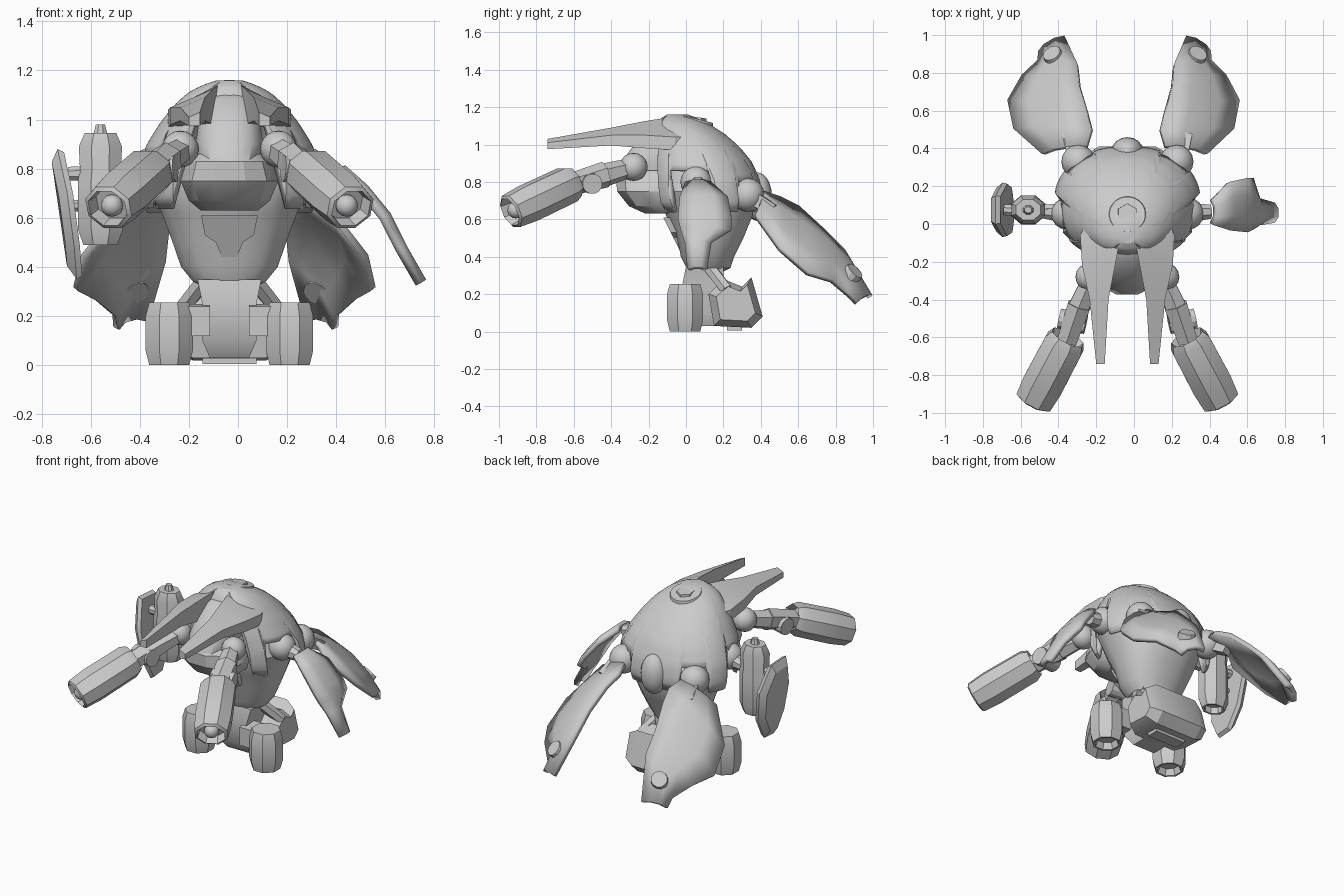
import bpy, bmesh, math
from mathutils import Vector as V

if "Cube" in bpy.data.objects:
    bpy.data.objects.remove(bpy.data.objects["Cube"])

CX = -0.035  # symmetry plane of the body
grey = bpy.data.materials.new("light grey metal")
grey.diffuse_color = (0.6, 0.6, 0.6, 1)
grey.use_nodes = True
grey.node_tree.nodes["Principled BSDF"].inputs["Base Color"].default_value = grey.diffuse_color


def loft(name, rings, closed=True, cap0=True, cap1=True, solid=0):
    """Skin a list of equal-length point rings."""
    bm = bmesh.new()
    rows = [[bm.verts.new(p) for p in r] for r in rings]
    n = len(rows[0])
    for a, b in zip(rows, rows[1:]):
        for i in range(n if closed else n - 1):
            j = (i + 1) % n
            bm.faces.new((a[i], a[j], b[j], b[i]))
    if closed and cap0:
        bm.faces.new(rows[0][::-1])
    if closed and cap1:
        bm.faces.new(rows[-1])
    bmesh.ops.recalc_face_normals(bm, faces=bm.faces)
    me = bpy.data.meshes.new(name)
    bm.to_mesh(me)
    bm.free()
    me.materials.append(grey)
    ob = bpy.data.objects.new(name, me)
    bpy.context.collection.objects.link(ob)
    if solid:
        m = ob.modifiers.new("thickness", 'SOLIDIFY')
        m.thickness, m.offset = solid, 0
    return ob


def tube(name, p0, p1, prof, n=8, sy=1.0, turn=0.5):
    """Lathe (radius, distance) pairs along the axis p0 -> p1."""
    p0, p1 = V(p0), V(p1)
    q = (p1 - p0).to_track_quat('Z', 'Y')
    rings = []
    for r, d in prof:
        r = max(r, 0.002)
        rings.append([p0 + q @ V((r * math.cos((i + turn) * math.tau / n),
                                  r * sy * math.sin((i + turn) * math.tau / n), d))
                      for i in range(n)])
    return loft(name, rings)


def rod(name, p0, p1, r0, r1=None, n=8, sy=1.0):
    length = (V(p1) - V(p0)).length
    return tube(name, p0, p1, [(r0, 0), (r1 or r0, length)], n, sy)


def ball(name, c, rx, ry=None, rz=None):
    ry, rz = ry or rx, rz or rx
    rings = [[(c[0] + rx * math.cos(a) * math.sin(b), c[1] + ry * math.sin(a) * math.sin(b),
               c[2] - rz * math.cos(b)) for a in [i * math.tau / 16 for i in range(16)]]
             for b in [0.02 + j * (math.pi - 0.04) / 10 for j in range(11)]]
    return loft(name, rings)


def spow(v, e):
    return math.copysign(abs(v) ** e, v)


def oval(z, hx, yf, yb, a, e):
    return (CX + hx * spow(math.cos(a), e), (yf + yb) / 2 + (yb - yf) / 2 * spow(math.sin(a), e), z)


def oval_loft(name, table, n, e=0.85):
    return loft(name, [[oval(*row, (i + 0.5) * math.tau / n, e) for i in range(n)] for row in table])


def sample(table, z):
    for a, b in zip(table, table[1:]):
        if z <= b[0]:
            t = max(0, (z - a[0]) / (b[0] - a[0]))
            return [p + (q - p) * t for p, q in zip(a[1:], b[1:])]
    return table[-1][1:]


# Domed shell with arches above the limbs
SHELL = [(.62, .365, -.13, .38), (.70, .38, -.18, .405), (.80, .37, -.19, .39), (.90, .325, -.19, .345),
         (.98, .275, -.18, .28), (1.05, .22, -.165, .20), (1.10, .165, -.15, .12), (1.13, .11, -.13, .065),
         (1.15, .05, -.1, .01)]
RIM = [(-58, 1.04), (-36, .64), (8, .86), (35, .64), (65, .80), (91, .64)]


def rim(a):
    m = math.degrees(math.asin(math.sin(a)))
    return next(z for lim, z in RIM if m <= lim)


N = 96
ang = [(i + 0.5) * math.tau / N for i in range(N)]
rings = []
for j in range(17):
    ring = []
    for a in ang:
        z = rim(a) + (1.15 - rim(a)) * (j / 16) ** 0.8
        ring.append(oval(z, *sample(SHELL, z), a, 0.92))
    rings.append(ring)
loft("domed_shell", rings, cap0=False, solid=0.02)
rod("top_hatch", (CX, .045, 1.11), (CX, .052, 1.138), .105, .095, 24)
rod("top_hatch_centre", (CX, .05, 1.12), (CX, .054, 1.147), .06, .055, 6)

# Torso, chin and canopy
oval_loft("torso", [(.32, .1, .04, .2), (.34, .15, 0, .24), (.40, .2, -.03, .26), (.50, .235, -.05, .31),
                    (.62, .28, -.11, .36), (.75, .33, -.15, .36), (.88, .26, -.14, .28)], 16)
oval_loft("chin", [(.63, .12, -.22, .05), (.67, .17, -.31, .05), (.75, .205, -.375, .05),
                   (.83, .18, -.38, .05), (.86, .15, -.35, .05)], 12)
oval_loft("canopy", [(.83, .125, -.375, 0), (.90, .14, -.35, 0), (1.0, .125, -.28, 0),
                     (1.08, .095, -.2, 0), (1.12, .06, -.12, 0)], 16, 0.75)
belly = [(-.115, .61), (.115, .61), (.1, .53), (.055, .5), (.03, .44), (-.03, .44), (-.055, .5), (-.1, .53)]
loft("belly_panel", [[(CX + x, -.055 - (z - .5) * .5 + d, z) for x, z in belly] for d in (-.012, .05)])
ball("rear_bump", (CX, .385, .72), .085, .075, .13)

# Pelvis and rear foot block
loft("pelvis", [[(CX + s * w, y, z) for s, y in ((-1, y0), (1, y0), (1, .2), (-1, .2))]
                for z, w, y0 in ((.03, .08, .05), (.1, .11, 0), (.25, .11, -.02), (.35, .13, 0))])
foot = [(.12, .2), (.15, .03), (.35, .02), (.41, .08), (.35, .29), (.3, .24), (.2, .28)]
fc = V((.27, .15))
loft("rear_foot", [[(CX + x, fc.x + (y - fc.x) * k, fc.y + (z - fc.y) * k) for y, z in foot]
                   for x, k in ((-.22, .72), (-.15, 1), (.15, 1), (.22, .72))])
loft("rear_foot_vent", [[(CX + x, y, z) for y, z in ((.22, .035), (.22, .005), (.3, .005), (.3, .035))]
                        for x in (-.11, .11)])

CAN = [(0, .04), (.06, .04), (.075, 0), (.088, 0), (.104, .06), (.104, .2), (.088, .255), (0, .255)]
CANNON = [(0, .04), (.075, .04), (.095, 0), (.115, .04), (.118, .3), (.108, .41), (.09, .42), (.082, .36), (0, .36)]


def plate(name, rows, crown):
    """Thin curved armour plate from pairs of edge points."""
    crown = V(crown)
    grid = [[V(a), V(a).lerp(V(b), .3) + crown, V(a).lerp(V(b), .7) + crown, V(b)] for a, b in rows]
    return loft(name, grid, closed=False, solid=0.03)


REAR = [((.165, .41, .74), (.38, .37, .62)), ((.14, .5, .71), (.52, .5, .44)),
        ((.165, .6, .66), (.55, .65, .31)), ((.2, .73, .54), (.48, .78, .27)),
        ((.21, .84, .43), (.40, .86, .2)), ((.275, .985, .185), (.395, .91, .15))]

for s, side in ((1, "right"), (-1, "left")):
    def P(d, y, z):
        return (CX + s * d, y, z)

    # Horn prongs sweeping forward from the shell
    loft(side + "_horn", [[P(xi, y, zi), P(xo, y, zo), P(xo, y, zb), P(xi, y, zb)] for y, xi, xo, zi, zo, zb in (
        (-.74, .12, .165, 1.03, 1.01, .975), (-.4, .1, .2, 1.09, 1.05, .995), (-.22, .065, .24, 1.125, 1.05, .98),
        (-.06, .035, .25, 1.15, 1.04, .97), (.05, .05, .2, 1.11, 1.04, .97))])

    # Front arm and cannon
    ball(side + "_shoulder", P(.2, -.28, .88), .075)
    rod(side + "_upper_arm", P(.19, -.28, .88), P(.265, -.46, .83), .05, .065, 6)
    rod(side + "_forearm", P(.255, -.43, .84), P(.32, -.62, .785), .07, .06, 6)
    rod(side + "_elbow", P(.22, -.53, .80), P(.36, -.50, .79), .055, n=12)
    tube(side + "_cannon", P(.315, -.6, .80), P(.495, -.94, .64), CANNON, 8, .9)
    ball(side + "_muzzle", P(.478, -.91, .65), .045)

    # Front foot canister and hip bars
    tube(side + "_foot", P(.245, -.005, 0), P(.245, -.005, 1), CAN, 8)
    loft(side + "_hip_bar", [[P(x, y, z) for y, z in ((-.05, .12), (.06, .12), (.06, .25), (-.05, .24))]
                             for x in (.08, .18)])
    rod(side + "_hip_strut", P(.1, .12, .35), P(.2, .22, .22), .035, n=6)

    # Rear armour plates with hinge and bolt
    k = 1 if s > 0 else 1.07
    rows = [tuple(P((p[0] - CX) * k, p[1], p[2]) for p in r) for r in REAR]
    plate(side + "_rear_plate", rows, (s * .012, .012, .02))
    rod(side + "_rear_bolt", P(.355 * k, .87, .29), P(.375 * k, .905, .325), .058, .05, 12)
    ball(side + "_rear_socket", P(.26, .33, .73), .09)
    rod(side + "_rear_hinge", P(.27, .32, .74), P(.31, .47, .65), .055, .045, 4)

    # Side joint
    ball(side + "_side_socket", P(.32, .055, .8), .085)
    rod(side + "_side_joint", P(.34, .06, .79), P(.44, .065, .77), .055, .04, 8)

# Right side armour plate
plate("side_plate", [((x, a, z), (x, b, z)) for a, b, x, z in (
    (.0, .13, .41, .79), (-.03, .22, .5, .71), (-.04, .24, .59, .60), (-.025, .24, .62, .54),
    (0, .13, .655, .47), (.015, .105, .735, .33))], (.018, 0, .012))

# Left side canister and shield
tube("side_canister", (-.56, .075, .49), (-.56, .075, 1), [
    (0, .04), (.055, .04), (.06, 0), (.075, 0), (.098, .06), (.098, .27), (.09, .3), (.095, .4), (.07, .455),
    (.03, .455), (.02, .49), (0, .49)], 8, .85)
rod("shield_rod", (-.40, .06, .78), (-.69, .075, .78), .04, .03, 8)
rod("lower_shield_rod", (-.6, .075, .65), (-.7, .075, .65), .025, n=8)
shield = [(.02, .35), (.12, .36), (.2, .5), (.22, .7), (.15, .87), (.0, .88), (-.07, .7), (-.05, .48)]


def shield_ring(off, k):
    out = []
    for y, z in shield:
        y, z = .075 + (y - .075) * k, .62 + (z - .62) * k
        out.append((-.70 - (z - .62) * .15 + off - .4 * (y - .075) ** 2 * -2, y, z))
    return out


loft("side_shield", [shield_ring(.025, .95), shield_ring(0, 1), shield_ring(-.03, .8)])

# Smooth shading with sharp edges kept
for ob in bpy.context.scene.objects:
    ob.select_set(True)
    bpy.context.view_layer.objects.active = ob
bpy.ops.object.shade_smooth_by_angle(angle=math.radians(28))
